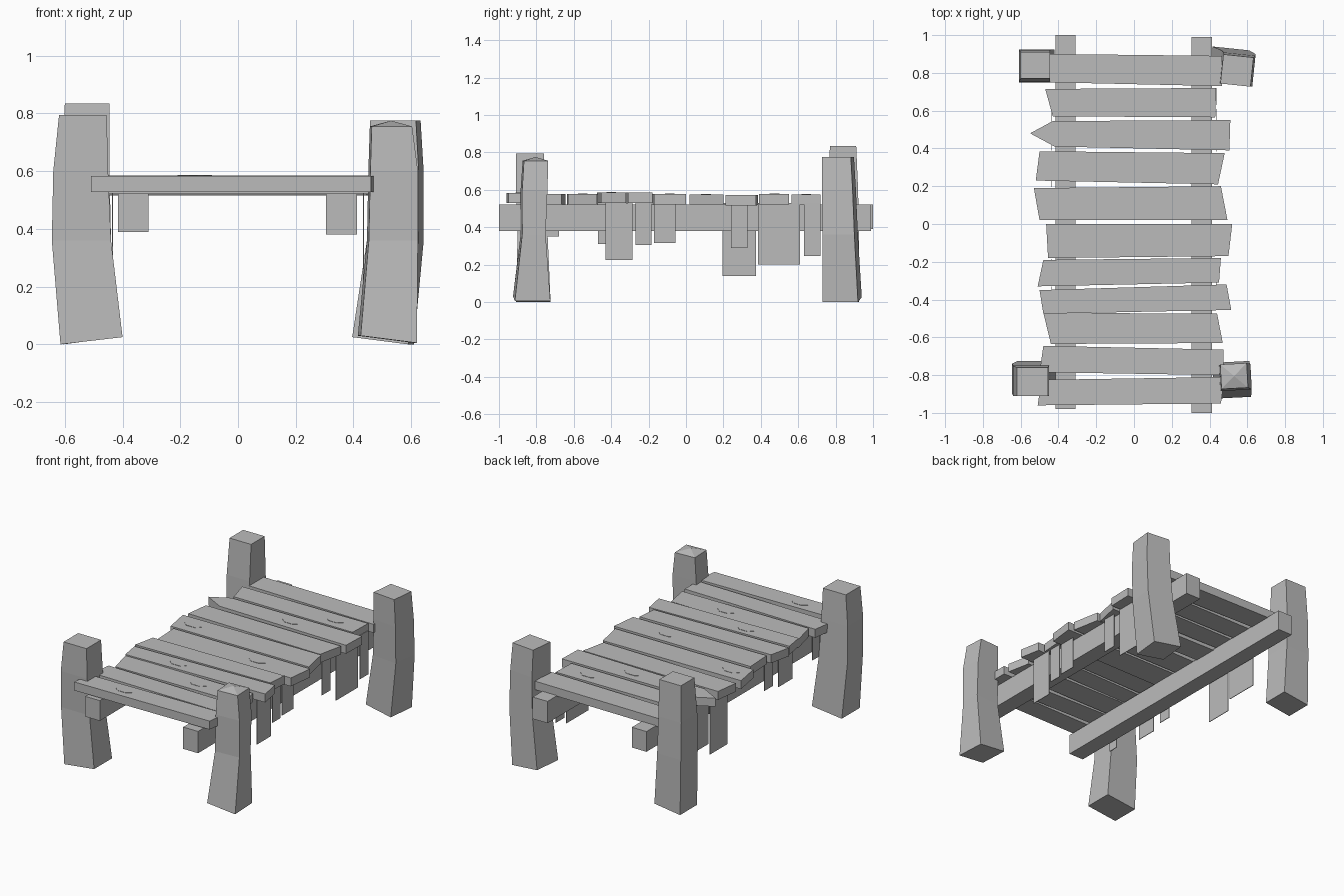
import bpy, bmesh, math
from mathutils import Vector, Matrix

wood = bpy.data.materials.new("grey_wood")
wood.diffuse_color = (0.5, 0.5, 0.5, 1)


def finish(name, bm):
    bmesh.ops.recalc_face_normals(bm, faces=bm.faces)
    me = bpy.data.meshes.new(name)
    bm.to_mesh(me)
    bm.free()
    me.materials.append(wood)
    ob = bpy.data.objects.new(name, me)
    bpy.context.collection.objects.link(ob)
    return ob


def prism(name, outline, z0, z1):
    """Extrude an xy outline from z0 to z1."""
    bm = bmesh.new()
    lo = [bm.verts.new((x, y, z0)) for x, y in outline]
    hi = [bm.verts.new((x, y, z1)) for x, y in outline]
    bm.faces.new(lo[::-1])
    bm.faces.new(hi)
    n = len(outline)
    for i in range(n):
        j = (i + 1) % n
        bm.faces.new((lo[i], lo[j], hi[j], hi[i]))
    return finish(name, bm)


def box(name, x0, x1, y0, y1, z0, z1):
    return prism(name, [(x0, y0), (x1, y0), (x1, y1), (x0, y1)], z0, z1)


def post(name, rings, side, turn=0, peak=0):
    """Bent square post through rings of (z, x0, x1, y0, y1); the foot is cut at a slant."""
    bm = bmesh.new()
    loops = []
    for k, (z, x0, x1, y0, y1) in enumerate(rings):
        mid = Vector(((x0 + x1) / 2, (y0 + y1) / 2, 0))
        rot = Matrix.Rotation(math.radians(turn), 3, 'Z')
        loop = []
        for x, y in ((x0, y0), (x1, y0), (x1, y1), (x0, y1)):
            p = rot @ (Vector((x, y, 0)) - mid) + mid
            inner = (x - mid.x) * side < 0
            p.z = z + (0.025 if k == 0 and inner else 0)
            loop.append(bm.verts.new(p))
        loops.append(loop)
    bm.faces.new(loops[0][::-1])
    for a, b in zip(loops, loops[1:]):
        for i in range(4):
            j = (i + 1) % 4
            bm.faces.new((a[i], a[j], b[j], b[i]))
    top = bm.faces.new(loops[-1])
    if peak:
        center = top.calc_center_median()
        tip = bmesh.ops.poke(bm, faces=[top])["verts"][0]
        tip.co = center + Vector((0, 0, peak))
    finish(name, bm)


# Corner posts
post("front_left_post", [
    (0.0, -0.615, -0.40, -0.91, -0.725), (0.36, -0.645, -0.44, -0.90, -0.74),
    (0.60, -0.64, -0.45, -0.91, -0.75), (0.795, -0.62, -0.455, -0.91, -0.76)], -1)
post("front_right_post", [
    (0.005, 0.42, 0.615, -0.92, -0.73), (0.36, 0.45, 0.62, -0.88, -0.755),
    (0.60, 0.455, 0.62, -0.88, -0.745), (0.755, 0.46, 0.60, -0.87, -0.74)], 1, 3, 0.02)
post("back_left_post", [
    (0.0, -0.605, -0.42, 0.75, 0.925), (0.36, -0.61, -0.44, 0.75, 0.925),
    (0.60, -0.61, -0.445, 0.755, 0.92), (0.835, -0.60, -0.445, 0.77, 0.91)], -1)
post("back_right_post", [
    (0.0, 0.405, 0.60, 0.74, 0.93), (0.36, 0.455, 0.635, 0.74, 0.91),
    (0.60, 0.465, 0.635, 0.735, 0.90), (0.775, 0.465, 0.625, 0.735, 0.89)], 1, -6)

# Two long rails under the deck
box("left_rail", -0.415, -0.31, -0.98, 1.0, 0.39, 0.522)
box("right_rail", 0.305, 0.412, -1.0, 0.99, 0.38, 0.522)

# Uneven deck planks: front-left, front-right, back-right, back-left corners, then underside z
planks = [
    ((-0.51, -0.96), (0.46, -0.95), (0.48, -0.81), (-0.49, -0.825), 0.528),
    ((-0.50, -0.785), (0.475, -0.80), (0.475, -0.665), (-0.48, -0.645), 0.522),
    ((-0.44, -0.635), (0.47, -0.63), (0.44, -0.475), (-0.48, -0.47), 0.522),
    ((-0.48, -0.475), (0.515, -0.455), (0.49, -0.32), (-0.50, -0.35), 0.530),
    ((-0.51, -0.33), (0.45, -0.31), (0.46, -0.18), (-0.48, -0.19), 0.530),
    ((-0.455, -0.18), (0.50, -0.17), (0.52, 0.0), (-0.465, 0.0), 0.522),
    ((-0.50, 0.02), (0.495, 0.02), (0.46, 0.20), (-0.53, 0.19), 0.520),
    ((-0.52, 0.23), (0.445, 0.21), (0.48, 0.375), (-0.50, 0.385), 0.516),
    ((-0.42, 0.41), (0.505, 0.39), (0.51, 0.55), (-0.43, 0.545), 0.522),
    ((-0.43, 0.57), (0.43, 0.565), (0.435, 0.72), (-0.47, 0.715), 0.520),
    ((-0.445, 0.75), (0.465, 0.73), (0.465, 0.89), (-0.445, 0.90), 0.518),
]
for i, (*outline, z) in enumerate(planks):
    if i == 8:  # this plank has a splintered, pointed end
        outline.append((-0.55, 0.48))
    prism(f"plank_{i + 1}", outline, z, z + 0.055)

# Worn patches on the planks
for n, (i, x) in enumerate([(0, -0.2), (2, 0.1), (3, -0.15), (5, 0.2), (6, -0.4), (8, 0.05), (9, 0.25)]):
    a, b, c, d, z = planks[i]
    y = (a[1] + b[1] + c[1] + d[1]) / 4
    patch = [(x + 0.06 * math.cos(k * math.tau / 6), y + 0.03 * math.sin(k * math.tau / 6)) for k in range(6)]
    prism(f"worn_patch_{n + 1}", patch, z + 0.054, z + 0.057)

# Thin strips hanging from both deck edges: y start, y end, bottom z
strips = {
    "left": (-0.435, [(-0.75, -0.68, 0.35), (-0.47, -0.33, 0.31), (-0.27, -0.185, 0.34),
                      (0.195, 0.375, 0.14), (0.39, 0.61, 0.215)]),
    "right": (0.435, [(-0.43, -0.285, 0.225), (-0.27, -0.185, 0.305), (-0.17, -0.055, 0.315),
                      (0.24, 0.33, 0.29), (0.385, 0.61, 0.20), (0.63, 0.72, 0.245)]),
}
for side, (x, items) in strips.items():
    for n, (y0, y1, z) in enumerate(items):
        box(f"{side}_hanging_strip_{n + 1}", x - 0.002, x + 0.002, y0, y1, z, 0.53)
